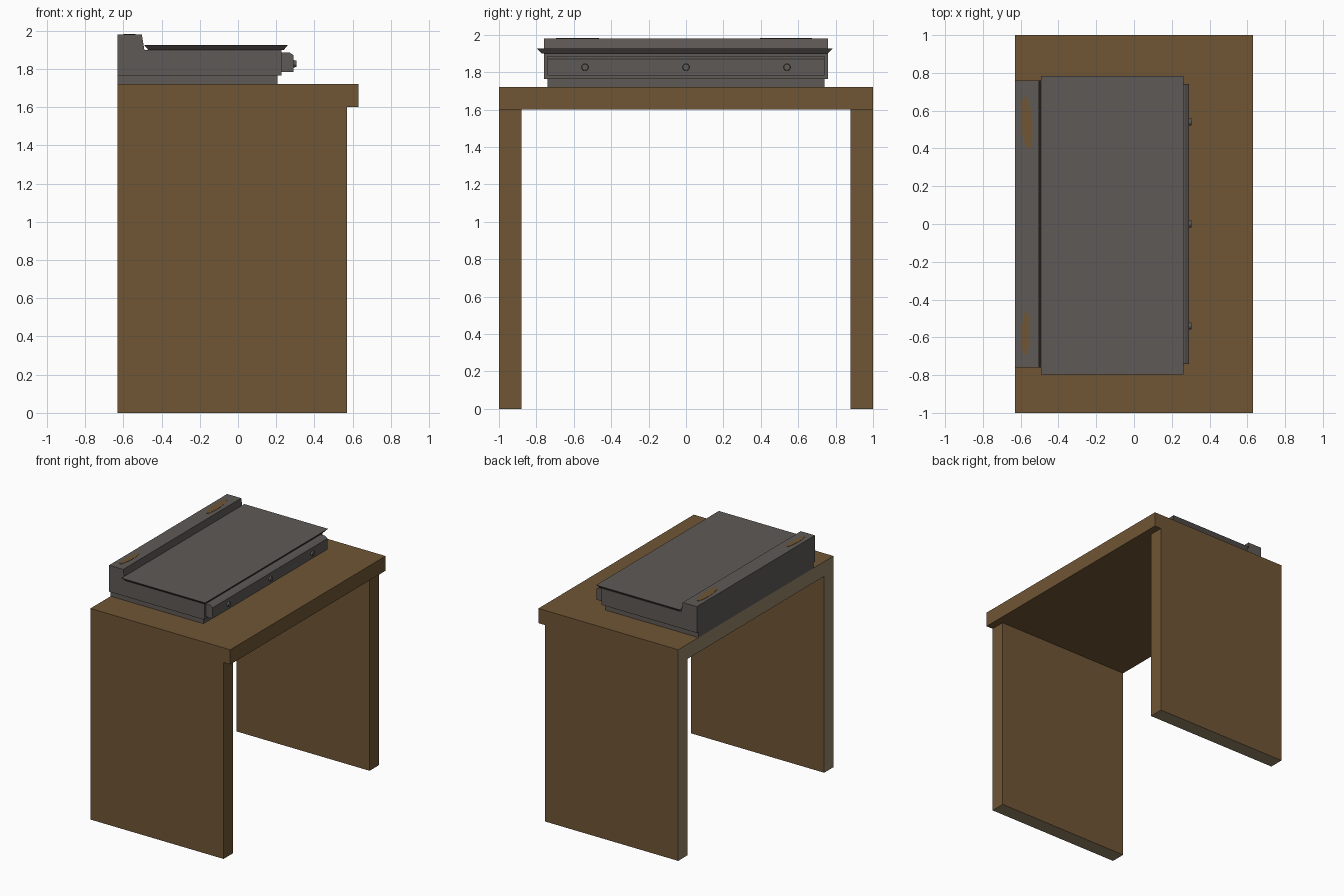
import bpy, bmesh, math
from mathutils import Matrix

if "Cube" in bpy.data.objects:
    bpy.data.objects.remove(bpy.data.objects["Cube"])


def material(name, rgb):
    m = bpy.data.materials.new(name)
    m.diffuse_color = (*rgb, 1)
    m.use_nodes = True
    m.node_tree.nodes["Principled BSDF"].inputs["Base Color"].default_value = m.diffuse_color
    return m


WOOD = material("brown wood", (0.162, 0.093, 0.036))
RAW = material("pale raw wood", (0.29, 0.225, 0.135))
GREY = material("warm grey", (0.114, 0.102, 0.093))


def finish(name, bm, *mats, rule=None):
    bmesh.ops.recalc_face_normals(bm, faces=bm.faces)
    bm.normal_update()
    if rule:
        for f in bm.faces:
            f.material_index = 1 if rule(f.normal) else 0
    me = bpy.data.meshes.new(name)
    bm.to_mesh(me)
    bm.free()
    for m in mats:
        me.materials.append(m)
    ob = bpy.data.objects.new(name, me)
    bpy.context.collection.objects.link(ob)
    return ob


def prism(name, profile, y0, y1, *mats, rule=None):
    """Extrude an (x, z) profile from y0 to y1."""
    bm = bmesh.new()
    face = bm.faces.new([bm.verts.new((x, y0, z)) for x, z in profile])
    ext = bmesh.ops.extrude_face_region(bm, geom=[face])
    for v in ext["geom"]:
        if isinstance(v, bmesh.types.BMVert):
            v.co.y = y1
    return finish(name, bm, *mats, rule=rule)


def rect(x0, x1, z0, z1):
    return [(x0, z0), (x1, z0), (x1, z1), (x0, z1)]


# Desk: slab and two side panels, unfinished wood at back and underneath legs
prism("desk_top", rect(-0.63, 0.63, 1.60, 1.72), -1, 1, WOOD, RAW,
      rule=lambda n: n.x < -0.9)
for side, y0, y1 in (("left", -1, -0.88), ("right", 0.88, 1)):
    prism(side + "_leg_panel", rect(-0.63, 0.57, 0, 1.60), y0, y1, WOOD, RAW,
          rule=lambda n: n.x < -0.9 or n.z < -0.9)

# Machine: recessed base, body with raised back ridge, front panel
prism("machine_base", rect(-0.63, 0.207, 1.72, 1.765), -0.74, 0.74, GREY)
prism("machine_body",
      [(-0.63, 1.765), (0.228, 1.765), (0.228, 1.90), (-0.49, 1.90),
       (-0.503, 1.98), (-0.63, 1.98)], -0.76, 0.76, GREY)
prism("control_panel",
      [(0.228, 1.783), (0.29, 1.783), (0.29, 1.872), (0.268, 1.887),
       (0.228, 1.887)], -0.74, 0.74, GREY)

# Lid: slab whose edges slope inward underneath
lid = bmesh.new()
lower = [(-0.47, -0.77), (0.24, -0.77), (0.24, 0.757), (-0.47, 0.757)]
upper = [(-0.492, -0.797), (0.262, -0.797), (0.262, 0.784), (-0.492, 0.784)]
a = [lid.verts.new((x, y, 1.90)) for x, y in lower]
b = [lid.verts.new((x, y, 1.926)) for x, y in upper]
lid.faces.new(a)
lid.faces.new(b)
for i in range(4):
    j = (i + 1) % 4
    lid.faces.new((a[i], a[j], b[j], b[i]))
finish("lid", lid, GREY)

# Knobs on the control panel
for i, y in enumerate((-0.54, 0, 0.54)):
    bm = bmesh.new()
    bmesh.ops.create_cone(
        bm, cap_ends=True, segments=12, radius1=0.02, radius2=0.017, depth=0.02,
        matrix=Matrix.Translation((0.295, y, 1.827)) @ Matrix.Rotation(math.pi / 2, 4, 'Y'))
    finish(f"knob_{i + 1}", bm, GREY)

# Worn brown patches on the back ridge
for name, x, y, rx, ry, tilt in (("patch_right", -0.568, 0.535, 0.03, 0.14, 0.07),
                                 ("patch_left", -0.573, -0.58, 0.023, 0.115, -0.04)):
    bm = bmesh.new()
    bmesh.ops.create_cone(
        bm, cap_ends=True, segments=16, radius1=1, radius2=1, depth=1,
        matrix=Matrix.Translation((x, y, 1.98)) @ Matrix.Rotation(tilt, 4, 'Z')
        @ Matrix.Diagonal((rx, ry, 0.004, 1)))
    finish(name, bm, WOOD)
